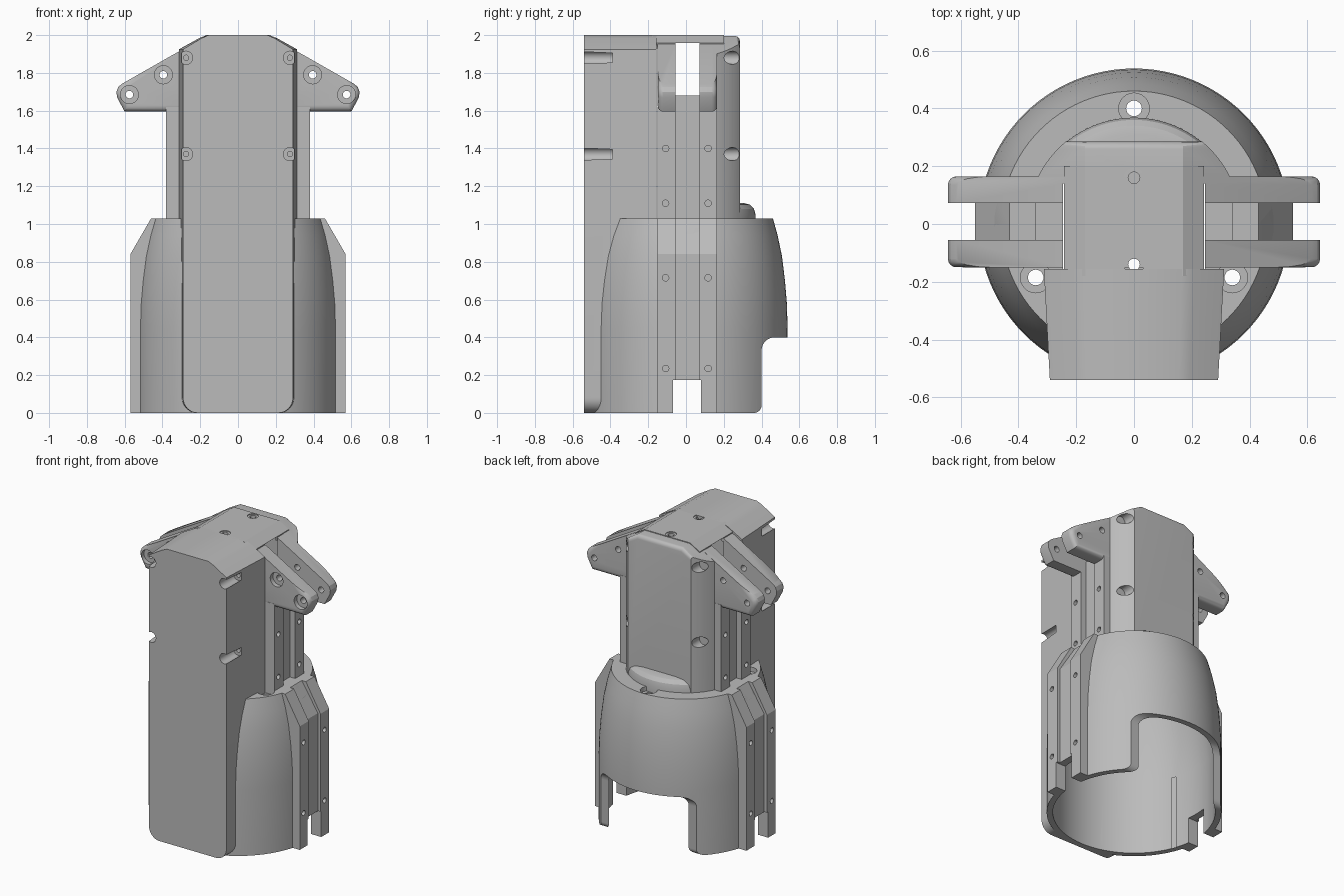
import bpy, bmesh, math
from mathutils import Vector

cube = bpy.data.objects.get("Cube")
if cube:
    bpy.data.objects.remove(cube, do_unlink=True)

grey = bpy.data.materials.new("plain grey")
grey.use_nodes = True
grey.diffuse_color = (0.5, 0.5, 0.5, 1)
for node in grey.node_tree.nodes:
    if node.type == 'BSDF_PRINCIPLED':
        node.inputs["Base Color"].default_value = (0.5, 0.5, 0.5, 1)


def place(axis, u, v, w):
    """Profile point (u, v) at depth w along the axis."""
    return {'x': (w, u, v), 'y': (u, w, v), 'z': (u, v, w)}[axis]


def finish(name, bm):
    bmesh.ops.recalc_face_normals(bm, faces=bm.faces)
    mesh = bpy.data.meshes.new(name)
    bm.to_mesh(mesh)
    bm.free()
    mesh.materials.append(grey)
    ob = bpy.data.objects.new(name, mesh)
    bpy.context.collection.objects.link(ob)
    return ob


def add_prism(bm, axis, pts, a, b):
    lo = [bm.verts.new(place(axis, u, v, a)) for u, v in pts]
    hi = [bm.verts.new(place(axis, u, v, b)) for u, v in pts]
    bm.faces.new(lo)
    bm.faces.new(hi[::-1])
    for i in range(len(pts)):
        j = (i + 1) % len(pts)
        bm.faces.new((lo[i], lo[j], hi[j], hi[i]))


def prism(name, axis, pts, a, b):
    bm = bmesh.new()
    add_prism(bm, axis, pts, a, b)
    return finish(name, bm)


def arc(cx, cy, r, start, end, n=8):
    angles = [math.radians(start + (end - start) * i / n) for i in range(n + 1)]
    return [(cx + r * math.cos(t), cy + r * math.sin(t)) for t in angles]


def rect(u0, u1, v0, v1):
    return [(u0, v0), (u1, v0), (u1, v1), (u0, v1)]


def mirrored(pts):
    """Close a right-hand outline with its mirror image."""
    return pts + [(-u, v) for u, v in reversed(pts)]


def pegs(axis, centres, r, a, b):
    """Round cutters, one per centre."""
    bm = bmesh.new()
    for u, v in centres:
        add_prism(bm, axis, arc(u, v, r, 0, 345, 23), a, b)
    return finish("peg_cutter", bm)


def revolve(name, pts, n=96):
    bm = bmesh.new()
    verts = [bm.verts.new((r, 0, z)) for r, z in pts]
    edges = [bm.edges.new(p) for p in zip(verts, verts[1:])]
    bmesh.ops.spin(bm, geom=verts + edges, cent=(0, 0, 0), axis=(0, 0, 1),
                   angle=math.tau, steps=n, use_duplicate=False)
    bmesh.ops.remove_doubles(bm, verts=bm.verts, dist=0.0005)
    return finish(name, bm)


def cut(targets, cutter, operation='DIFFERENCE'):
    cutter.hide_render = True
    for ob in targets:
        mod = ob.modifiers.new("cut", 'BOOLEAN')
        mod.operation = operation
        mod.solver = 'EXACT'
        mod.object = cutter
        bpy.context.view_layer.objects.active = ob
        bpy.ops.object.modifier_apply(modifier=mod.name)
    bpy.data.objects.remove(cutter, do_unlink=True)


def round_edges(ob, test, width, segments=4):
    bm = bmesh.new()
    bm.from_mesh(ob.data)
    chosen = [e for e in bm.edges if test(*(v.co for v in e.verts))]
    bmesh.ops.bevel(bm, geom=chosen, offset=width, segments=segments,
                    profile=0.5, affect='EDGES')
    bm.to_mesh(ob.data)
    bm.free()


BACK, FRONT = 0.165, -0.15        # faces of the side frames
SLOT = (-0.055, 0.072)            # gap between the paired frames

# Front cover with sloped shoulders, rounded foot and a slight taper
cover = prism("front_cover", 'y', mirrored(
    arc(0.22, 0.08, 0.08, -90, 0) + [(0.30, 1.925), (0.20, 1.983), (0.16, 2.0)]), -0.54, -0.155)
for v in cover.data.vertices:
    v.co.x *= 0.97 if v.co.y < -0.3 else 1.04

# Flared round skirt
skirt = revolve("skirt", [(0, 0), (0.538, 0), (0.538, 0.45), (0.534, 0.58), (0.524, 0.7),
                          (0.508, 0.83), (0.485, 0.94), (0.46, 1.03), (0, 1.03)])

# Lower side rails, upper body with rails, and the arm frames
lower = prism("lower_rails", 'y', mirrored([(0.57, 0), (0.57, 0.84), (0.46, 1.03)]), FRONT, BACK)
upper = prism("upper_body", 'z', mirrored(
    [(0.38, FRONT), (0.38, SLOT[0]), (0.34, SLOT[0]), (0.34, SLOT[1]),
     (0.38, SLOT[1]), (0.38, BACK)]), 1.0, 1.62)
arms = prism("arm_frames", 'y', mirrored(
    [(0.60, 1.595), (0.64, 1.67), (0.644, 1.70), (0.634, 1.725), (0.615, 1.742),
     (0.17, 1.995)]), FRONT, BACK)
round_edges(arms, lambda a, b: abs(a.y - b.y) < 0.001 and min(abs(a.x), abs(b.x)) > 0.59, 0.03)

# Rear housing: round in plan, flattened at the back, sloped at the top
rear_y = 0.285
half = math.degrees(math.asin(rear_y / 0.37))
foot = math.degrees(math.asin(0.16 / 0.37))
rear = prism("rear_housing", 'z', mirrored(arc(0, 0, 0.37, foot, half)), 1.0, 2.1)
cut([rear], prism("roof", 'y', mirrored([(0.6, 0.9), (0.6, 1.746), (0.17, 1.995)]), -1, 1),
    'INTERSECT')
round_edges(rear, lambda a, b: min(a.y, b.y) > rear_y - 0.002 and min(a.z, b.z) > 1.5
            and abs(a.x - b.x) > 0.01, 0.025)
lip = revolve("rear_lip", [(0, 1.0), (0.368, 1.0), (0.368, 1.05), (0.36, 1.08),
                           (0.34, 1.102), (0.31, 1.11), (0, 1.11)])
cut([lip], prism("clip", 'z', rect(-1, 1, -1, 0.16), 0.5, 1.5))

# Folded top plate
plate = prism("top_plate", 'y', mirrored([(0.243, 1.93), (0.243, 1.958), (0.17, 2.0)]), -0.18, 0.20)

# Hollow interior
cut([skirt, lower, cover], revolve("bore", [(0, -0.1), (0.5, -0.1), (0.5, 0.5), (0.485, 0.7),
                                            (0.43, 0.95), (0, 0.95)]))
cut([skirt, lower, upper, arms], prism("shaft", 'z', rect(-0.245, 0.245, -0.16, 0.14), 0.9, 1.955))
cut([plate], prism("shaft", 'z', rect(-0.23, 0.23, -0.16, 0.14), 1.9, 1.955))

# Gap between arm plates, with the see-through window
cut([arms], prism("window", 'y', mirrored(
    [(0.34, 1.68), (0.34, 1.5), (0.8, 1.5), (0.8, 1.957)]), *SLOT))
cut([plate], prism("window", 'y', rect(-0.8, 0.8, 1.5, 1.957), *SLOT))

# Channels down the lower rails, and the open slots at their feet
for side in (1, -1):
    channel = [(0.55, -0.1), (0.7, -0.1), (0.7, 1.1), (0.43, 1.1), (0.43, 1.03), (0.55, 0.84)]
    cut([skirt, lower], prism("channel", 'y', [(side * u, v) for u, v in channel], *SLOT))
cut([skirt, lower], prism("foot_slot", 'x', rect(-0.068, 0.08, -0.1, 0.175), -1, 1))

# Raised rear hem of the skirt
cut([skirt], prism("hem", 'x', [(0.36, -0.1), (0.36, 0)] + arc(0.36, 0.04, 0.04, -90, 0)
                   + arc(0.47, 0.33, 0.07, 180, 90) + [(0.8, 0.40), (0.8, -0.1)], -1, 1))

# Corner screw notches on the cover and rear housing
corners = [(s * 0.275, z) for s in (1, -1) for z in (1.88, 1.37)]
cut([cover], pegs('y', corners, 0.035, -0.7, -0.39))
cut([cover], pegs('y', corners, 0.014, -0.4, -0.3))
cut([rear], pegs('y', corners, 0.035, 0.2, 0.5))

# Arm bolt holes
bolts = [(s * x, z) for s in (1, -1) for x, z in ((0.575, 1.685), (0.395, 1.79))]
cut([arms], pegs('y', bolts, 0.048, -0.3, FRONT + 0.03))
cut([arms], pegs('y', bolts, 0.02, -0.3, 0.3))

# Small holes down the rails
for ob, heights, x in ((lower, (0.235, 0.715), 0.53), (upper, (1.11, 1.4), 0.34)):
    for s in (1, -1):
        spots = [(y, z) for y in (-0.108, 0.117) for z in heights]
        cut([ob], pegs('x', spots, 0.017, s * x, s * 0.8))

# Skirt deck and top plate holes
deck = [(0, 0.4), (0.34, -0.185), (-0.34, -0.185)]
cut([skirt, lower], pegs('z', deck, 0.053, 1.0, 1.2))
cut([skirt, lower], pegs('z', deck, 0.027, 0.8, 1.2))
cut([plate], pegs('z', [(0, 0.16), (0, -0.14)], 0.034, 1.985, 2.2))
cut([plate, arms, rear], pegs('z', [(0, 0.16), (0, -0.14)], 0.02, 1.9, 2.2))

# Smooth shading on curved parts, sharp edges kept
parts = [cover, skirt, lower, upper, arms, rear, lip, plate]
bpy.ops.object.select_all(action='DESELECT')
for ob in parts:
    ob.select_set(True)
bpy.context.view_layer.objects.active = cover
bpy.ops.object.shade_smooth_by_angle(angle=math.radians(25))
